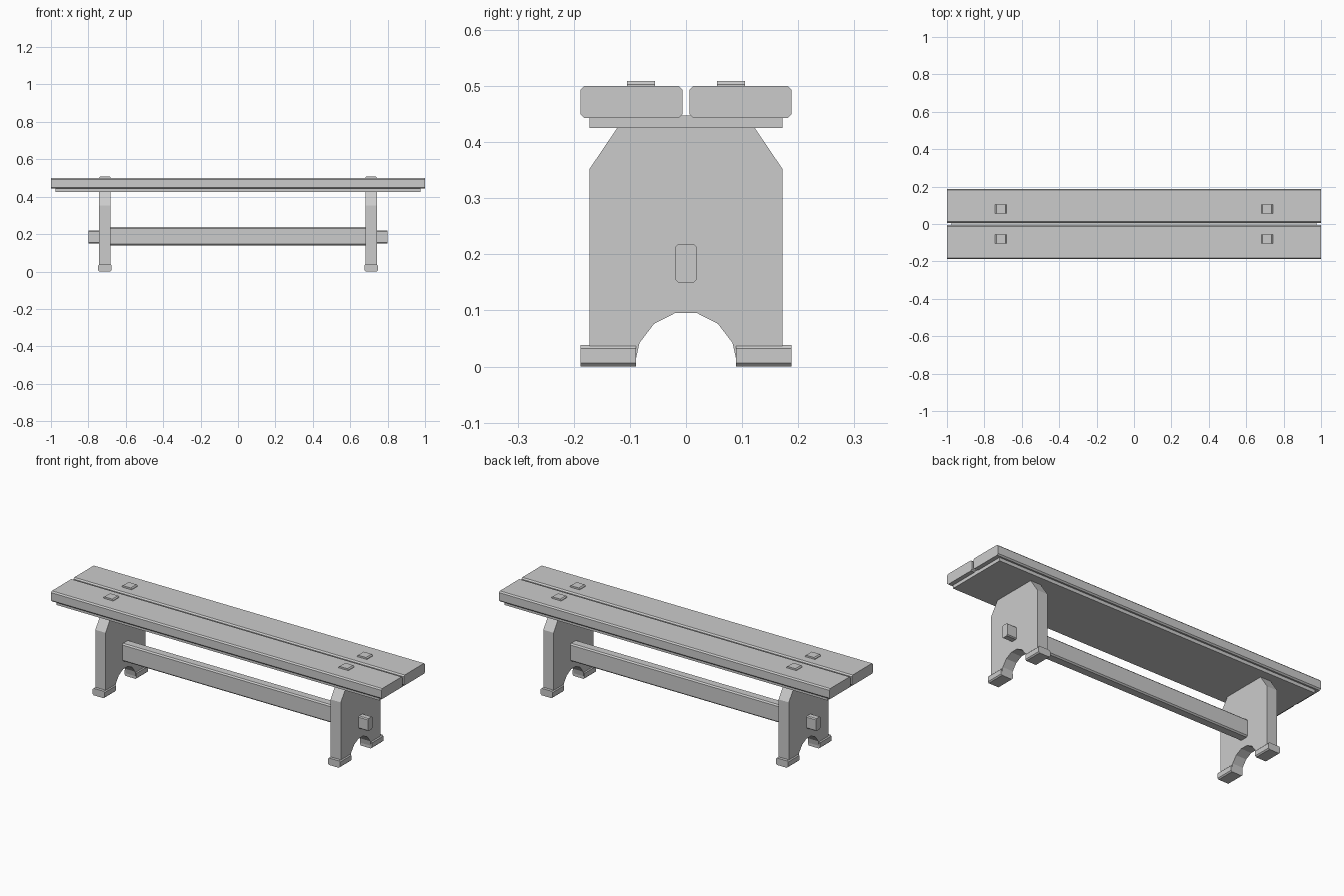
import bpy, bmesh

cube = bpy.data.objects.get("Cube")
if cube:
    bpy.data.objects.remove(cube, do_unlink=True)

GREY = (0.6, 0.6, 0.6, 1)
wood = bpy.data.materials.new("grey wood")
wood.use_nodes = True
wood.diffuse_color = GREY
wood.node_tree.nodes["Principled BSDF"].inputs["Base Color"].default_value = GREY


def prism(name, profile, axis, start, end):
    """Extrude a closed 2D profile along x (points are y, z) or y (points are x, z)."""
    bm = bmesh.new()
    verts = [bm.verts.new((start, a, z) if axis == "x" else (a, start, z)) for a, z in profile]
    face = bm.faces.new(verts)
    ext = bmesh.ops.extrude_face_region(bm, geom=[face])
    moved = [v for v in ext["geom"] if isinstance(v, bmesh.types.BMVert)]
    shift = end - start
    bmesh.ops.translate(bm, verts=moved, vec=(shift, 0, 0) if axis == "x" else (0, shift, 0))
    bmesh.ops.recalc_face_normals(bm, faces=bm.faces)
    mesh = bpy.data.meshes.new(name)
    bm.to_mesh(mesh)
    bm.free()
    mesh.materials.append(wood)
    obj = bpy.data.objects.new(name, mesh)
    bpy.context.collection.objects.link(obj)
    return obj


def chamfered(a0, a1, z0, z1, c):
    """Rectangle with cut corners."""
    return [(a0 + c, z0), (a1 - c, z0), (a1, z0 + c), (a1, z1 - c),
            (a1 - c, z1), (a0 + c, z1), (a0, z1 - c), (a0, z0 + c)]


def rect(a0, a1, z0, z1):
    return [(a0, z0), (a1, z0), (a1, z1), (a0, z1)]


# Seat: two chamfered planks over a thin under board
for side, y0, y1 in (("front", -0.188, -0.006), ("back", 0.006, 0.188)):
    prism(side + "_seat_plank", chamfered(y0, y1, 0.443, 0.5, 0.007), "x", -1, 1)
prism("under_board", rect(-0.172, 0.172, 0.425, 0.447), "x", -0.977, 0.977)

# Leg outline: sloped shoulders above, faceted arch below
half = [(0.02, 0.095), (0.057, 0.076), (0.083, 0.042), (0.09, 0.01), (0.09, 0.004),
        (0.172, 0.004), (0.172, 0.352), (0.122, 0.426)]
outline = half + [(-y, z) for y, z in reversed(half)]

LEG_X = 0.712
for side, s in (("right", -1), ("left", 1)):
    x = s * LEG_X
    prism(side + "_leg", outline, "x", x - 0.031, x + 0.031)
    # Rail tenon poking out through the leg
    prism(side + "_tenon", chamfered(-0.019, 0.019, 0.15, 0.218, 0.005), "x", s * 0.67, s * 0.8)
    for end, e in (("front", -1), ("back", 1)):
        foot = chamfered(x - 0.036, x + 0.036, 0, 0.038, 0.006)
        prism(f"{side}_{end}_foot", foot, "y", e * 0.089, e * 0.188)
        # Peg standing just proud of the seat
        peg = chamfered(x - 0.03, x + 0.03, 0.48, 0.509, 0.006)
        prism(f"{side}_{end}_peg", peg, "y", e * 0.055, e * 0.105)

# Rail between the legs
prism("rail", chamfered(-0.027, 0.027, 0.14, 0.237, 0.007), "x", -0.69, 0.69)
